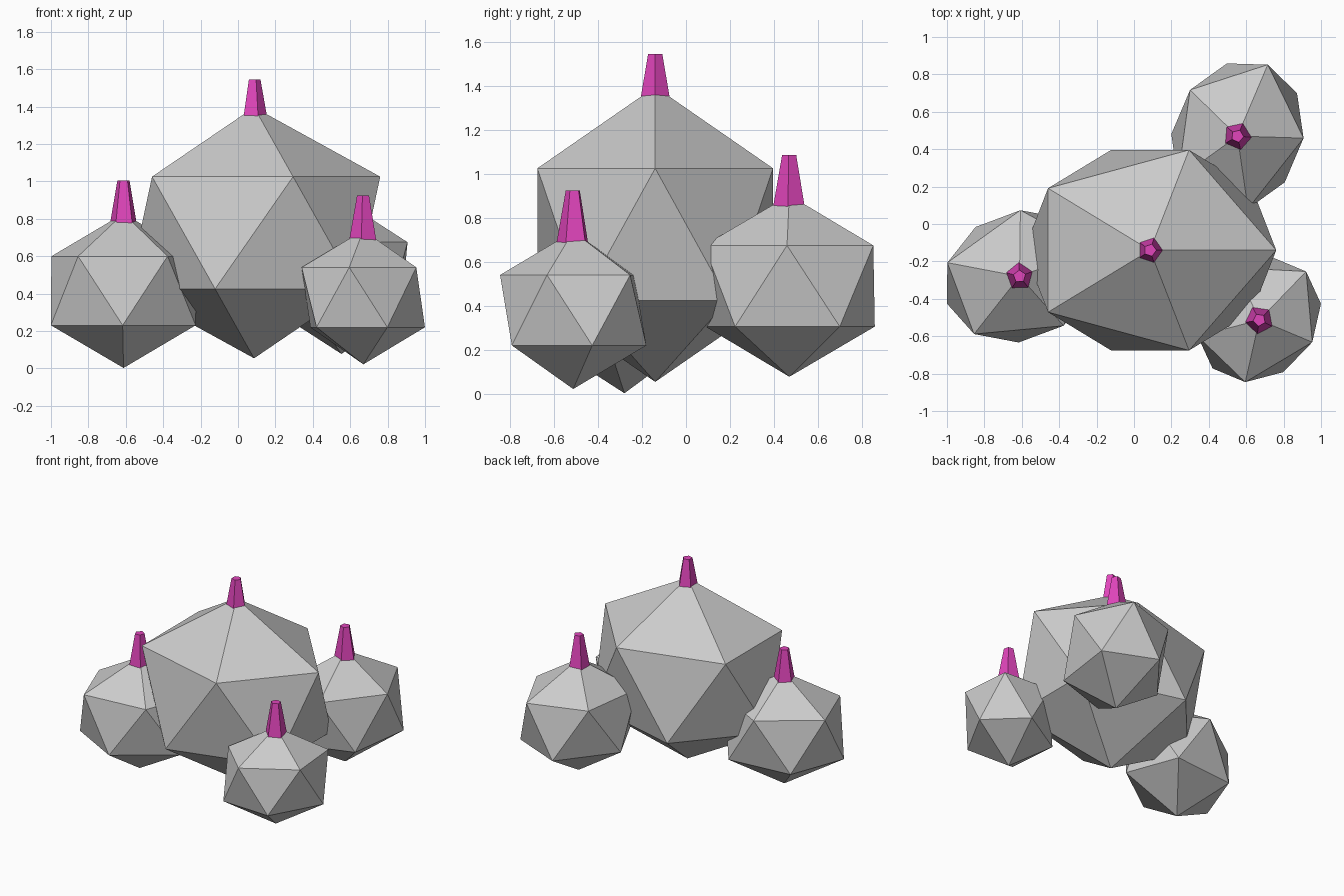
import bpy
from math import radians

cube = bpy.data.objects.get("Cube")
if cube:
    bpy.data.objects.remove(cube, do_unlink=True)


def make_material(name, color):
    mat = bpy.data.materials.new(name)
    mat.use_nodes = True
    mat.diffuse_color = color
    mat.node_tree.nodes["Principled BSDF"].inputs["Base Color"].default_value = color
    return mat


stone = make_material("stone grey", (0.6, 0.6, 0.6, 1))
pink = make_material("crystal pink", (0.75, 0.06, 0.5, 1))

# Proportions shared by every boulder, and the common spike size
BOULDER = (0.754, 0.63, 0.671)
SPIKE_DEPTH, SPIKE_TIP, SPIKE_BASE = 0.27, 0.034, 0.082


def finish(name, mat):
    obj = bpy.context.object
    obj.name = obj.data.name = name
    obj.data.materials.append(mat)
    return obj


def boulder_with_spike(name, center, size, turn, spike_top):
    # Faceted boulder
    bpy.ops.mesh.primitive_ico_sphere_add(
        subdivisions=1, radius=1, location=center, rotation=(0, 0, radians(turn)))
    finish(name + "_boulder", stone).scale = [size * s for s in BOULDER]
    # Five-sided tapered spike sunk into the peak
    bpy.ops.mesh.primitive_cone_add(
        vertices=5, radius1=SPIKE_BASE, radius2=SPIKE_TIP, depth=SPIKE_DEPTH,
        location=(center[0], center[1], spike_top - SPIKE_DEPTH / 2),
        rotation=(0, 0, radians(turn - 90)))
    finish(name + "_spike", pink)


boulder_with_spike("main", (0.086, -0.14, 0.725), 1, 0, 1.545)
boulder_with_spike("right", (-0.612, -0.28, 0.415), 0.615, 20.5, 1.005)
boulder_with_spike("front_left", (0.67, -0.513, 0.38), 0.534, 46, 0.925)
boulder_with_spike("back_left", (0.553, 0.47, 0.49), 0.615, 67, 1.085)
